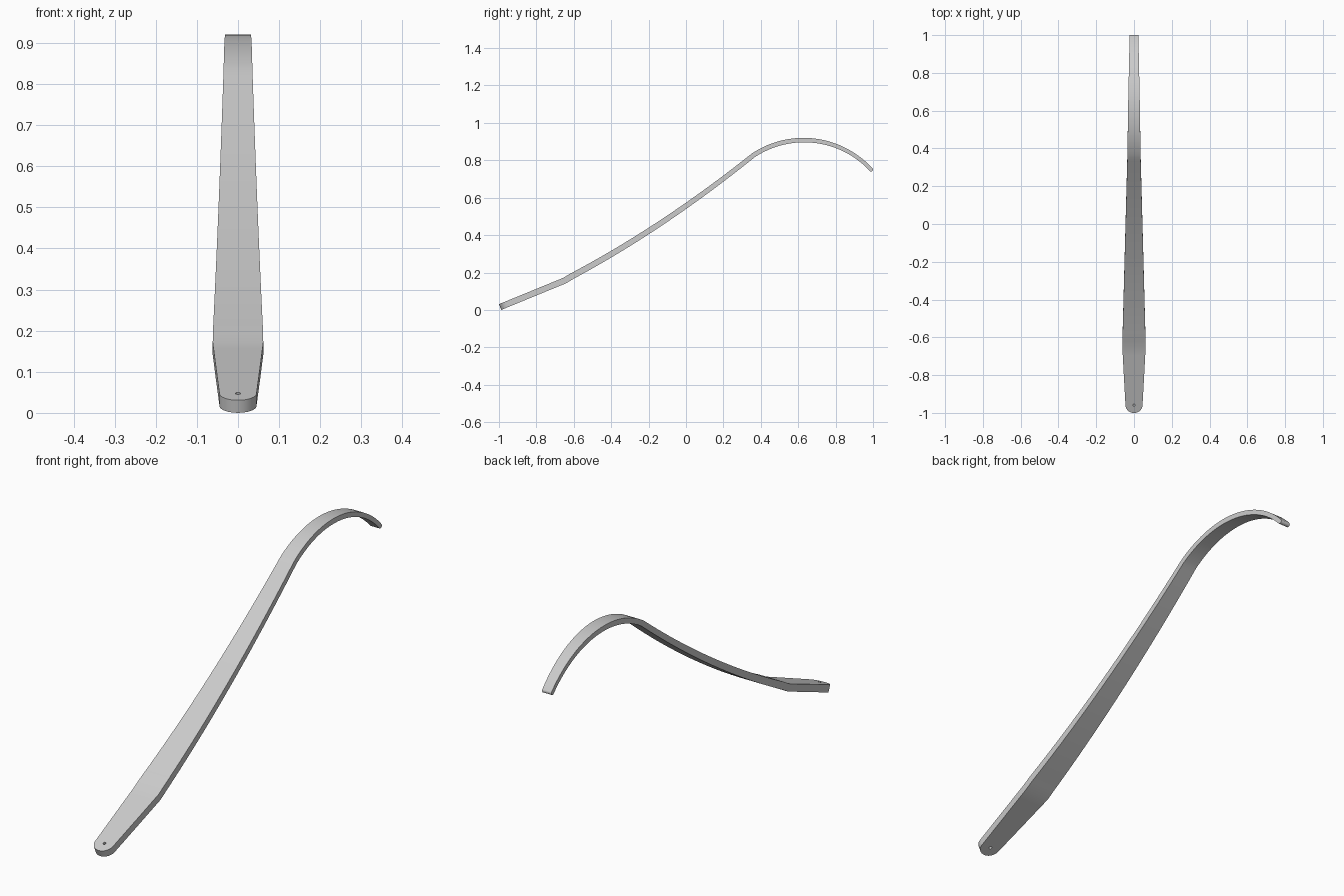
import bpy, bmesh, math
from mathutils import Vector

if "Cube" in bpy.data.objects:
    bpy.data.objects.remove(bpy.data.objects["Cube"])

S = 0.41                        # slope of the straight handle
Y0, Z0 = -0.994, 0.0155         # centreline start
CY, R, TOP = 0.63, 0.489, 0.908 # hook arc: centre y, radius, crest height


def lerp(y, table):
    for (a, va), (b, vb) in zip(table, table[1:]):
        if y <= b:
            return va + (vb - va) * (y - a) / (b - a)
    return table[-1][1]


def half_width(y):
    return lerp(y, [(-1, 0.043), (-0.64, 0.062), (0.36, 0.035), (0.63, 0.031), (1.0, 0.023)])


def half_thick(y):
    return lerp(y, [(-1, 0.0165), (-0.64, 0.0165), (0.36, 0.0125), (0.63, 0.012), (1.0, 0.010)])


# Stations along the centreline: (y, z, half width, half thickness)
st = []
N = 16
RE = 0.044
for i in range(N + 1):                       # rounded handle end
    a = math.radians(2 + 88 * i / N)
    d = RE * (1 - math.cos(a)) / math.hypot(1, S)
    st.append((Y0 + d, Z0 + S * d, 0.045 * math.sin(a), 0.0165))
for y in (-0.8, -0.69, -0.65):               # straight handle
    st.append((y, Z0 + S * (y - Y0), half_width(y), half_thick(y)))
for i in range(25):                          # gently curved shaft
    y = -0.61 + 0.95 * i / 24
    u = y + 0.62
    st.append((y, 0.175 + 0.53 * u + 0.1378 * u * u, half_width(y), half_thick(y)))
A0, A1 = math.asin(-0.27 / R), math.asin(0.36 / R)
for i in range(41):                          # hook
    a = A0 + (A1 - A0) * i / 40
    y = CY + R * math.sin(a)
    st.append((y, TOP - R + R * math.cos(a), half_width(y), half_thick(y)))
ty, tz, tw, tt = st[-1]
for i in range(1, 7):                        # rounded tip
    b = math.radians(82 * i / 6)
    d = tt * math.sin(b)
    st.append((ty + d * math.cos(A1), tz - d * math.sin(A1), tw, tt * math.cos(b)))

# Sweep a rectangle along the stations
bm = bmesh.new()
rings = []
for i, (y, z, w, t) in enumerate(st):
    p, q = st[max(i - 1, 0)], st[min(i + 1, len(st) - 1)]
    tan = Vector((0, q[0] - p[0], q[1] - p[1])).normalized()
    n = Vector((0, -tan.z, tan.y))
    c = Vector((0, y, z))
    rings.append([bm.verts.new(c + n * (t * k) + Vector((w * s, 0, 0)))
                  for s, k in ((-1, -1), (1, -1), (1, 1), (-1, 1))])
for a, b in zip(rings, rings[1:]):
    for k in range(4):
        bm.faces.new((a[k], a[(k + 1) % 4], b[(k + 1) % 4], b[k]))
bm.faces.new(rings[0])
bm.faces.new(rings[-1][::-1])
bmesh.ops.recalc_face_normals(bm, faces=bm.faces)
me = bpy.data.meshes.new("curved_lever")
bm.to_mesh(me)
bm.free()
lever = bpy.data.objects.new("curved_lever", me)
bpy.context.collection.objects.link(lever)

# Hanging hole through the handle end
hy = -0.953
bpy.ops.mesh.primitive_cylinder_add(vertices=24, radius=0.0065, depth=0.1,
                                    location=(0, hy, Z0 + S * (hy - Y0)),
                                    rotation=(math.atan(S), 0, 0))
cutter = bpy.context.object
cutter.name = "hole_cutter"
mod = lever.modifiers.new("hole", 'BOOLEAN')
mod.operation = 'DIFFERENCE'
mod.solver = 'EXACT'
mod.object = cutter
bpy.ops.object.select_all(action='DESELECT')
lever.select_set(True)
bpy.context.view_layer.objects.active = lever
bpy.ops.object.modifier_apply(modifier="hole")
bpy.data.objects.remove(cutter, do_unlink=True)
bpy.ops.object.shade_smooth_by_angle(angle=math.radians(30))
